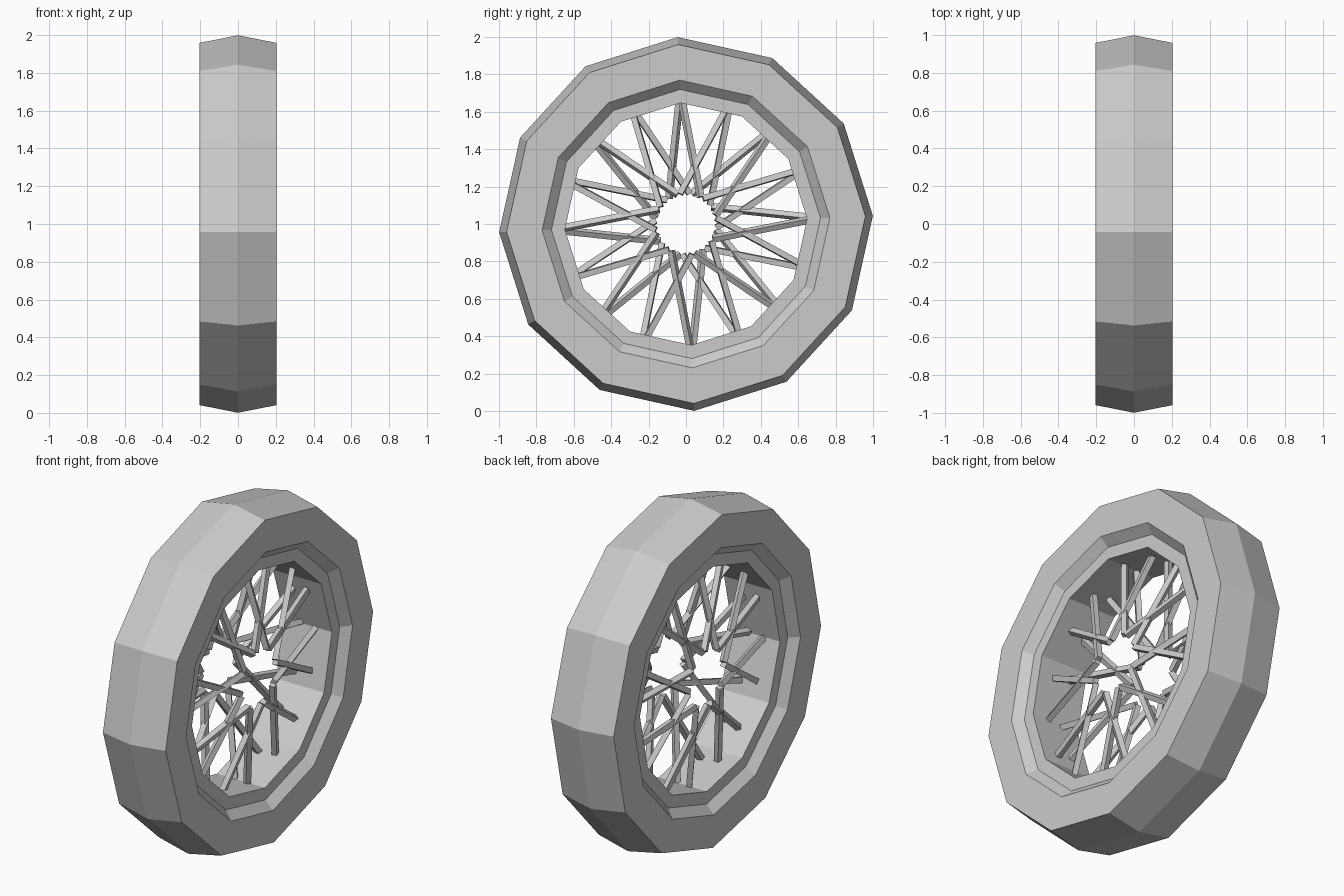
import bpy, bmesh
from math import sin, cos, tau, radians
from mathutils import Vector

if "Cube" in bpy.data.objects:
    bpy.data.objects.remove(bpy.data.objects["Cube"])

OFFSET = radians(2.5)
HUB_Z = 1.0


def at(x, r, a):
    return Vector((x, r * cos(a), HUB_Z + r * sin(a)))


def new_object(name, bm):
    bmesh.ops.recalc_face_normals(bm, faces=bm.faces)
    me = bpy.data.meshes.new(name)
    bm.to_mesh(me)
    bm.free()
    ob = bpy.data.objects.new(name, me)
    bpy.context.collection.objects.link(ob)
    return ob


def lathe(name, profile, sides=12):
    """Closed (x, radius) profile swept around the axle."""
    bm = bmesh.new()
    rings = [[bm.verts.new(at(x, r, OFFSET + tau * i / sides)) for x, r in profile]
             for i in range(sides)]
    n = len(profile)
    for i in range(sides):
        a, b = rings[i], rings[(i + 1) % sides]
        for j in range(n):
            k = (j + 1) % n
            bm.faces.new((a[j], a[k], b[k], b[j]))
    return new_object(name, bm)


def bar(bm, p, q, size, twist):
    """Square bar between two points."""
    d = (q - p).normalized()
    u = d.cross(Vector((1, 0, 0))).normalized()
    v = d.cross(u)
    ends = []
    for c in (p, q):
        ends.append([bm.verts.new(c + size * .7071 * (u * cos(t) + v * sin(t)))
                     for t in (twist + radians(45 + 90 * k) for k in range(4))])
    a, b = ends
    for k in range(4):
        bm.faces.new((a[k], a[(k + 1) % 4], b[(k + 1) % 4], b[k]))
    bm.faces.new(a)
    bm.faces.new(b)


# Tyre with a slightly peaked tread and sloping inner lips
lathe("tyre", [(-.203, .96), (0, 1.0), (.203, .96), (.203, .77), (.155, .72),
               (-.155, .72), (-.203, .77)])

# Rim band with flat side faces
lathe("rim", [(-.155, .722), (.155, .722), (.155, .648), (-.155, .648)])

# Spokes: 16 V-shaped pairs; the two arms of a pair go to opposite hub flanges,
# swapping sides from one pair to the next
bm = bmesh.new()
for i in range(16):
    a = OFFSET + tau * i / 16
    odd = i % 2
    tangent = Vector((0, -sin(a), cos(a)))
    for s in (-1, 1):
        side = s if odd else -s
        outer = at(.045 * side, .65, a) + tangent * s * .008
        inner = at(.13 * side, .14, a) + tangent * s * .085
        bar(bm, outer, inner, .031, radians(10 if odd else 30) * s)
new_object("spokes", bm)
